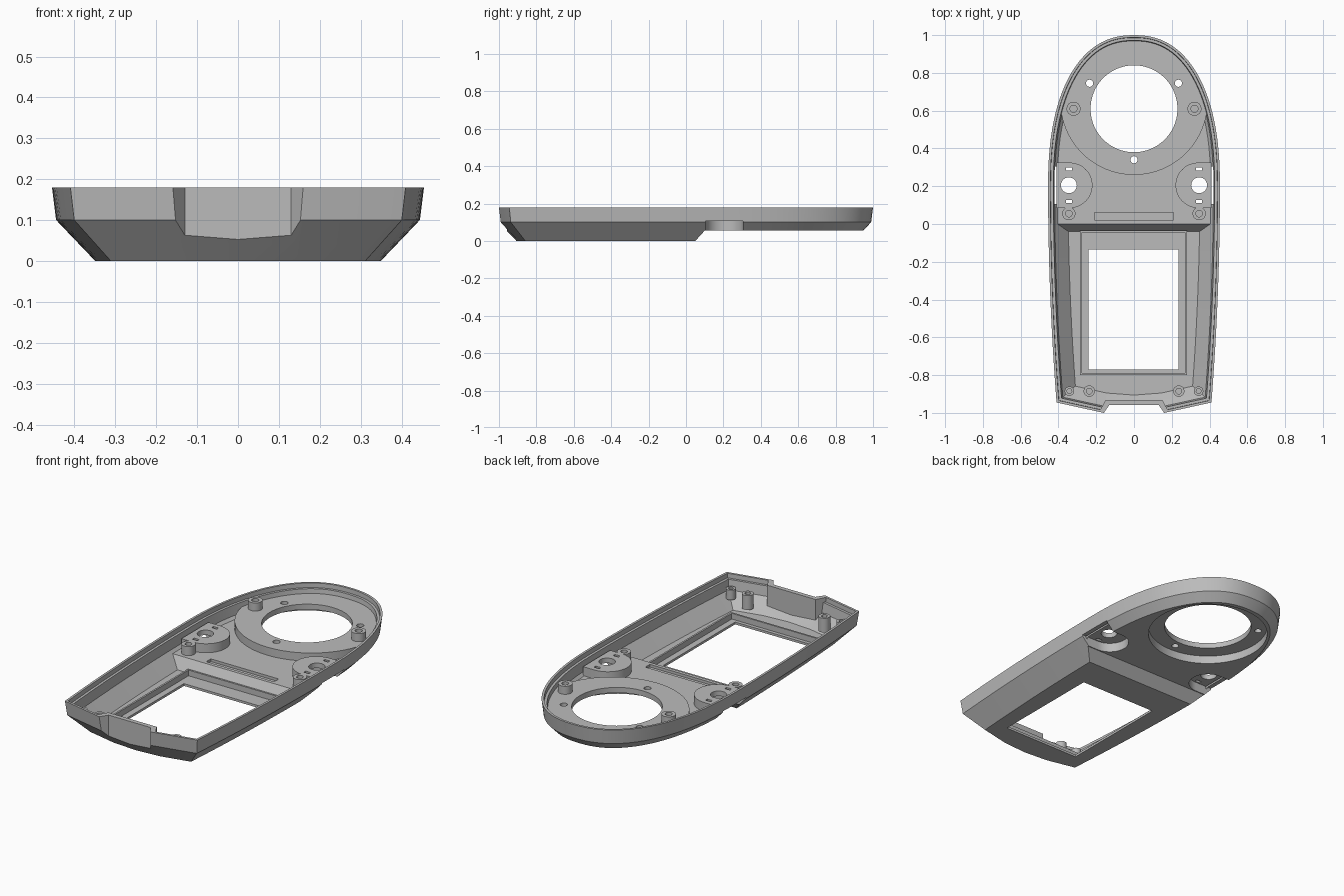
import bpy, bmesh, math

if "Cube" in bpy.data.objects:
    bpy.data.objects.remove(bpy.data.objects["Cube"])

grey = bpy.data.materials.new("plain grey")
grey.use_nodes = True
grey.diffuse_color = (0.5, 0.5, 0.5, 1)
grey.node_tree.nodes["Principled BSDF"].inputs["Base Color"].default_value = (0.5, 0.5, 0.5, 1)


def loft(name, rings):
    """Solid skinned through rings of equal length, capped at both ends."""
    bm = bmesh.new()
    loops = [[bm.verts.new(p) for p in ring] for ring in rings]
    n = len(loops[0])
    for a, b in zip(loops, loops[1:]):
        for i in range(n):
            bm.faces.new((a[i], a[(i + 1) % n], b[(i + 1) % n], b[i]))
    bm.faces.new(loops[0][::-1])
    bm.faces.new(loops[-1])
    bmesh.ops.recalc_face_normals(bm, faces=bm.faces)
    mesh = bpy.data.meshes.new(name)
    bm.to_mesh(mesh)
    bm.free()
    mesh.materials.append(grey)
    obj = bpy.data.objects.new(name, mesh)
    bpy.context.collection.objects.link(obj)
    return obj


def prism(name, pts, z0, z1):
    return loft(name, [[(x, y, z) for x, y in pts] for z in (z0, z1)])


def extrude_x(name, profile, half):
    return loft(name, [[(x, y, z) for y, z in profile] for x in (-half, half)])


def rect(x0, x1, y0, y1):
    return [(x0, y0), (x1, y0), (x1, y1), (x0, y1)]


def circle(cx, cy, r, n=48):
    return [(cx + r * math.cos(2 * math.pi * i / n), cy + r * math.sin(2 * math.pi * i / n))
            for i in range(n)]


def combine(targets, tool, operation="DIFFERENCE", keep=False):
    for obj in targets:
        mod = obj.modifiers.new("cut", "BOOLEAN")
        mod.operation, mod.solver, mod.object = operation, "EXACT", tool
        bpy.context.view_layer.objects.active = obj
        bpy.ops.object.modifier_apply(modifier=mod.name)
    if not keep:
        bpy.data.objects.remove(tool)


# Plan outline: blunt front, gently bowed sides, rounded back
half = [(0.16, -1.0)]
for i in range(12):
    t = 1 - i / 12
    half.append((0.455 - 0.045 * t * t, 0.2 - 1.145 * t))
for i in range(28):
    a = math.pi / 2 * i / 28
    half.append((0.455 * math.cos(a) ** (2 / 2.3), 0.2 + 0.8 * math.sin(a) ** (2 / 2.3)))
outline = [(0, -1.012)] + half + [(0, 1.0)] + [(-x, y) for x, y in reversed(half)]


def inset(d, z):
    """Outline moved inward by d with mitred corners, at height z."""
    ring, n = [], len(outline)
    for i, (x, y) in enumerate(outline):
        (ax, ay), (bx, by) = outline[i - 1], outline[(i + 1) % n]
        la, lb = math.hypot(x - ax, y - ay), math.hypot(bx - x, by - y)
        n1 = (-(y - ay) / la, (x - ax) / la)
        n2 = (-(by - y) / lb, (bx - x) / lb)
        k = d / (1 + n1[0] * n2[0] + n1[1] * n2[1])
        ring.append((x + k * (n1[0] + n2[0]), y + k * (n1[1] + n2[1]), z))
    return ring


def notch(name, dx, dy):
    pts = [(0.2 + dx, -1.06), (0.13 + dx, -0.957 + dy)]
    return prism(name, pts + [(-x, y) for x, y in reversed(pts)], -0.1, 0.4)


# Outer body with stepped underside and front notch
shell = loft("housing_shell", [inset(0.105, 0), inset(0.01, 0.1), inset(0, 0.18)])
under = [(0.05, -0.01), (0.05, 0), (0.1, 0.055), (1.1, 0.055), (1.1, -0.01)]
combine([shell], extrude_x("underside_cutter", under, 0.6))
combine([shell], notch("notch_cutter", 0, 0))
body = shell.copy()
body.data = shell.data.copy()
body.name = "body_helper"
body.hide_render = True
bpy.context.collection.objects.link(body)

# Hollow interior with a rim ledge and a raised rear floor
cavity = loft("cavity_cutter", [inset(0.106, 0.025), inset(0.035, 0.1), inset(0.028, 0.155),
                                inset(0.014, 0.155), inset(0.012, 0.2)])
floor = [(-0.04, 0.0), (-0.04, 0.025), (0.0, 0.085), (1.1, 0.085), (1.1, 0.0)]
combine([cavity], extrude_x("rear_floor_helper", floor, 0.6))
combine([cavity], notch("inner_notch_helper", 0.02, 0.025))
combine([shell], cavity)

# Round mount for the large opening
ring = prism("round_mount", circle(0, 0.65, 0.39, 96), 0.07, 0.13)
limit = loft("mount_limit", [inset(0.07, 0.06), inset(0.028, 0.1), inset(0.02, 0.15)])
combine([ring], limit, "INTERSECT")

# Side pads: half-round inside, square toward the wall
pads = []
for s, side in ((1, "left"), (-1, "right")):
    arc = [(s * (0.34 - 0.12 * math.sin(math.pi * i / 24)), 0.205 + 0.12 * math.cos(math.pi * i / 24))
           for i in range(25)]
    pad = prism(side + "_side_pad", arc + [(s * 0.41, 0.085), (s * 0.41, 0.325)], 0.06, 0.135)
    combine([pad], body, "INTERSECT", keep=True)
    pads.append(pad)
bpy.data.objects.remove(body)

# Recesses and openings of the round mount
both = [shell, ring]
combine(both, prism("recess_cutter", circle(0, 0.61, 0.315, 96), -0.1, 0.1))
combine(both, prism("opening_cutter", circle(0, 0.61, 0.23, 96), -0.1, 0.3))
for x, y in ((0.235, 0.745), (-0.235, 0.745), (0, 0.34)):
    combine(both, prism("screw_cutter", circle(x, y, 0.019, 20), -0.1, 0.3))

# Recesses, holes and slots of the side pads
for s, pad in zip((1, -1), pads):
    arc = [(s * (0.34 - 0.1 * math.sin(math.pi * i / 24)), 0.205 + 0.1 * math.cos(math.pi * i / 24))
           for i in range(25)]
    both = [shell, pad]
    combine(both, prism("pad_recess_cutter", arc + [(s * 0.55, 0.105), (s * 0.55, 0.305)], -0.1, 0.107))
    combine(both, prism("pad_hole_cutter", circle(s * 0.345, 0.205, 0.042, 32), -0.1, 0.3))
    for y in (0.12, 0.29):
        x = s * 0.345
        combine(both, prism("slot_cutter", rect(x - 0.016, x + 0.016, y - 0.008, y + 0.008), -0.1, 0.3))

# Window opening, its pocket, and the groove behind it
combine([shell], prism("window_cutter", rect(-0.24, 0.235, -0.77, -0.135), -0.1, 0.1))
combine([shell], prism("pocket_cutter", rect(-0.275, 0.27, -0.79, -0.045), 0.013, 0.08))
combine([shell], prism("groove_cutter", rect(-0.21, 0.21, 0.02, 0.06), 0.07, 0.15))

# Low rim around the window
rim = prism("window_rim", rect(-0.285, 0.28, -0.8, -0.035), 0.02, 0.045)
combine([rim], prism("rim_cutter", rect(-0.275, 0.27, -0.79, -0.045), 0, 0.1))


# Screw posts with blind holes
def post(name, x, y, r, z0, z1):
    rings = ((r, z0), (r, z1), (r * 0.5, z1), (r * 0.5, z1 - 0.035))
    return loft(name, [[(px, py, z) for px, py in circle(x, y, q, 32)] for q, z in rings])


posts = []
for s, side in ((1, "left"), (-1, "right")):
    posts += [post(side + "_mount_post", s * 0.32, 0.61, 0.037, 0.12, 0.175),
              post(side + "_middle_post", s * 0.345, 0.055, 0.035, 0.07, 0.135),
              post(side + "_front_inner_post", s * 0.237, -0.885, 0.03, 0.05, 0.13),
              post(side + "_front_corner_post", s * 0.342, -0.885, 0.025, 0.075, 0.13)]

# Smooth curved walls, keep edges crisp
bpy.ops.object.select_all(action="DESELECT")
for obj in [shell, ring, rim] + pads + posts:
    obj.select_set(True)
bpy.context.view_layer.objects.active = shell
bpy.ops.object.shade_smooth_by_angle(angle=math.radians(25))
